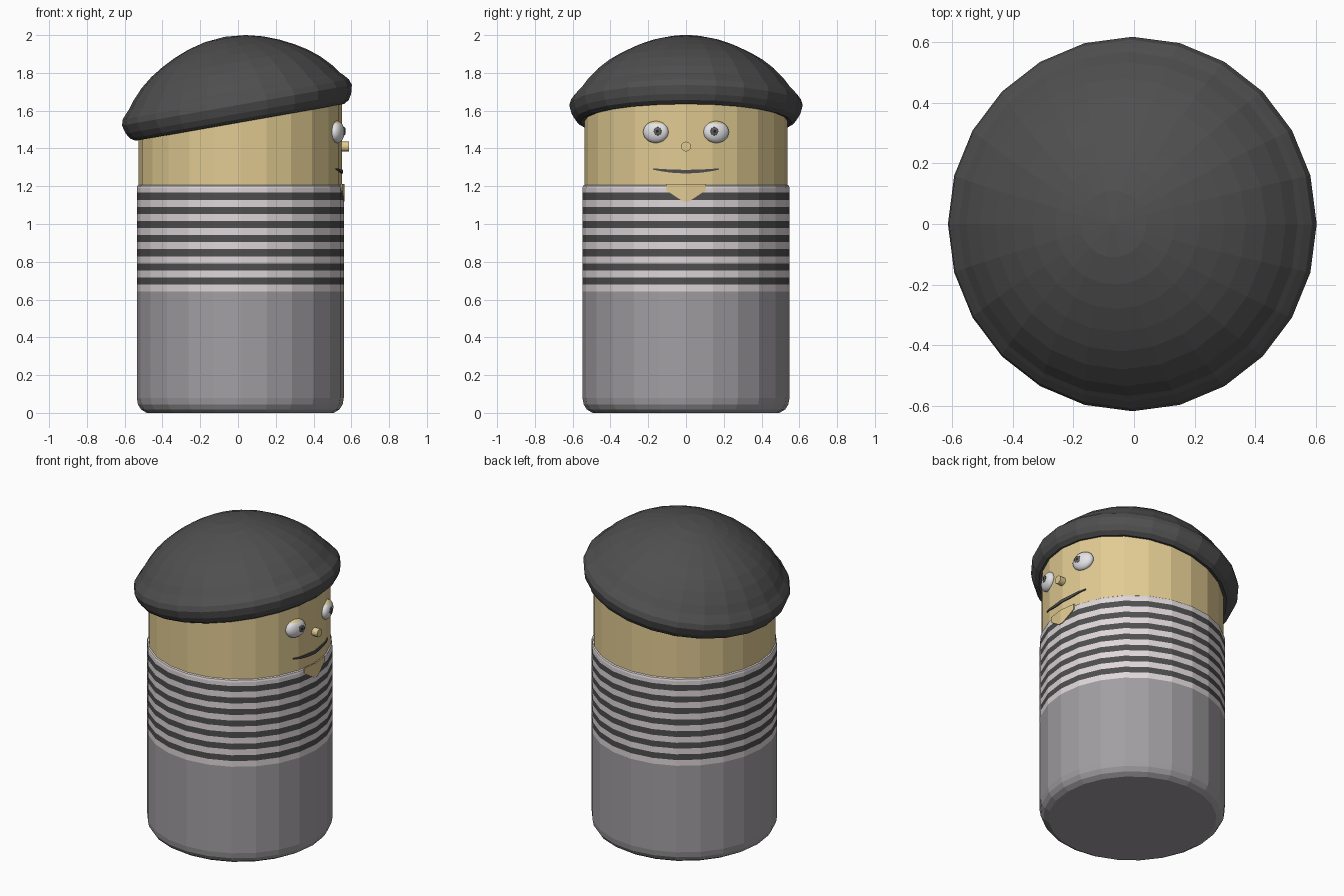
import bpy, bmesh, math
from mathutils import Matrix, Vector

if "Cube" in bpy.data.objects:
    bpy.data.objects.remove(bpy.data.objects["Cube"])

CX = 0.012      # body axis offset
SIDES = 24
BAND = 0.0374   # stripe height
Z0 = 0.642      # lower edge of the stripes


def material(name, rgb):
    m = bpy.data.materials.new(name)
    m.diffuse_color = (*rgb, 1)
    m.use_nodes = True
    m.node_tree.nodes["Principled BSDF"].inputs["Base Color"].default_value = m.diffuse_color
    return m


SKIN = material("skin tan", (0.76, 0.60, 0.29))
GREY = material("trouser grey", (0.36, 0.345, 0.36))
LIGHT = material("shirt light", (0.74, 0.68, 0.70))
DARK = material("charcoal", (0.078, 0.078, 0.078))
WHITE = material("eye white", (0.78, 0.78, 0.80))
IRIS = material("iris grey", (0.12, 0.12, 0.12))
BLACK = material("pupil black", (0.02, 0.02, 0.02))


def finish(name, bm, mats, rule=None, matrix=None):
    bmesh.ops.remove_doubles(bm, verts=bm.verts, dist=1e-5)
    bmesh.ops.recalc_face_normals(bm, faces=bm.faces)
    if rule:
        for f in bm.faces:
            f.material_index = rule(f.calc_center_median())
    if matrix:
        bm.transform(matrix)
    me = bpy.data.meshes.new(name)
    bm.to_mesh(me)
    bm.free()
    for m in mats:
        me.materials.append(m)
    ob = bpy.data.objects.new(name, me)
    bpy.context.collection.objects.link(ob)
    return ob


def lathe(name, profile, mats, rule=None, matrix=None):
    """Revolve (radius, height) points about z."""
    bm = bmesh.new()
    rings = []
    for r, z in profile:
        rings.append([bm.verts.new((r * math.cos(a), r * math.sin(a), z))
                      for a in (2 * math.pi * i / SIDES for i in range(SIDES))])
    for lo, hi in zip(rings, rings[1:]):
        for i in range(SIDES):
            j = (i + 1) % SIDES
            bm.faces.new((lo[i], lo[j], hi[j], hi[i]))
    return finish(name, bm, mats, rule, matrix)


def ellipsoid(name, radii, mats, matrix, rule=None, u=20, v=14):
    bm = bmesh.new()
    bmesh.ops.create_uvsphere(bm, u_segments=u, v_segments=v, radius=1)
    for p in bm.verts:
        p.co = Vector((p.co.x * radii[0], p.co.y * radii[1], p.co.z * radii[2]))
    ob = finish(name, bm, mats, rule, matrix)
    ob.data.shade_smooth()


def surface_x(y, r):
    """Front of the faceted cylinder at sideways position y."""
    edge = r * math.sin(math.pi / 12)
    slope = math.tan(math.radians(7.5))
    if abs(y) <= edge:
        return CX + r - slope * abs(y)
    return (CX + r - slope * edge
            - math.tan(math.radians(22.5)) * (abs(y) - edge))


def plate(name, columns, r, lift, mat):
    """Thin plate on the face from (y, low z, high z) columns."""
    bm = bmesh.new()
    rows = []
    for y, lo, hi in columns:
        x = surface_x(y, r)
        rows.append([bm.verts.new((x + d, y, z))
                     for d, z in ((lift, lo), (lift, hi), (-0.003, hi), (-0.003, lo))])
    for a, b in zip(rows, rows[1:]):
        for i in range(4):
            j = (i + 1) % 4
            bm.faces.new((a[i], b[i], b[j], a[j]))
    bm.faces.new(rows[0])
    bm.faces.new(rows[-1])
    finish(name, bm, [mat])


axis = Matrix.Translation((CX, 0, 0))

# Body: grey trousers and striped shirt, coloured by height
body = [(0, 0), (0.495, 0), (0.525, 0.018), (0.542, 0.045), (0.548, 0.08)]
body += [(0.548, Z0 + BAND * i) for i in range(15)]
body += [(0.548, 1.19), (0.545, 1.202), (0.536, 1.208), (0, 1.208)]


def body_rule(c):
    if c.z < Z0:
        return 0
    return 1 + min(14, int((c.z - Z0) / BAND)) % 2


lathe("body", body, [GREY, LIGHT, DARK], body_rule, axis)

# Head
HR = 0.538
lathe("head", [(0, 1.2), (HR, 1.2), (HR, 1.45)], [SKIN], None, axis)
tilt = Matrix.Translation((0.01, 0, 1.54)) @ Matrix.Rotation(math.radians(-10), 4, 'Y')
bm = bmesh.new()   # upper head wall, running up under the tilted hat
low, top = [], []
for i in range(SIDES):
    a = 2 * math.pi * i / SIDES
    x, y = CX + HR * math.cos(a), HR * math.sin(a)
    low.append(bm.verts.new((x, y, 1.45)))
    top.append(bm.verts.new((x, y, 1.58 + 0.176 * x)))
for i in range(SIDES):
    j = (i + 1) % SIDES
    bm.faces.new((low[i], low[j], top[j], top[i]))
finish("upper_head", bm, [SKIN])

# Tilted soft hat with rolled brim
hat = [(0.525, 0.03), (0.53, 0.005), (0.56, -0.002), (0.588, 0.015), (0.606, 0.045),
       (0.618, 0.09), (0.608, 0.122), (0.585, 0.148), (0.568, 0.165), (0.535, 0.21),
       (0.48, 0.268), (0.42, 0.316), (0.355, 0.356), (0.28, 0.394),
       (0.2, 0.425), (0.11, 0.448), (0, 0.458)]
lathe("hat", hat, [DARK], None, tilt)

# Eyes with lids and pupils
for side, label in ((-1, "left"), (1, "right")):
    frame = (Matrix.Translation((0.525, side * 0.16, 1.487))
             @ Matrix.Rotation(side * math.radians(17), 4, 'Z'))
    ellipsoid(label + "_eye", (0.035, 0.07, 0.058), [WHITE, SKIN], frame,
              lambda c: int(c.z > 0.046))
    spot = frame @ Matrix.Translation((0.0335, -side * 0.02, 0.004))
    ellipsoid(label + "_iris", (0.004, 0.022, 0.022), [IRIS], spot, None, 16, 8)
    ellipsoid(label + "_pupil", (0.005, 0.013, 0.013), [BLACK], spot, None, 12, 8)

# Nose stub
bm = bmesh.new()
bmesh.ops.create_cone(bm, cap_ends=True, segments=16, radius1=0.026, radius2=0.026, depth=0.06)
finish("nose", bm, [SKIN], None,
       Matrix.Translation((0.557, 0, 1.41)) @ Matrix.Rotation(math.pi / 2, 4, 'Y'))

# Mouth: thin crescent
mouth = []
for i in range(-8, 9):
    t = i / 8
    mouth.append((t * 0.175, 1.268 + 0.02 * t * t, 1.287 + 0.008 * t * t))
plate("mouth", mouth, HR, 0.007, DARK)

# Open neckline of the shirt
neck = [(-0.105, 1.178, 1.212), (-0.016, 1.12, 1.212), (0, 1.12, 1.212),
        (0.016, 1.12, 1.212), (0.105, 1.178, 1.212)]
plate("neckline", neck, 0.548, 0.005, SKIN)
